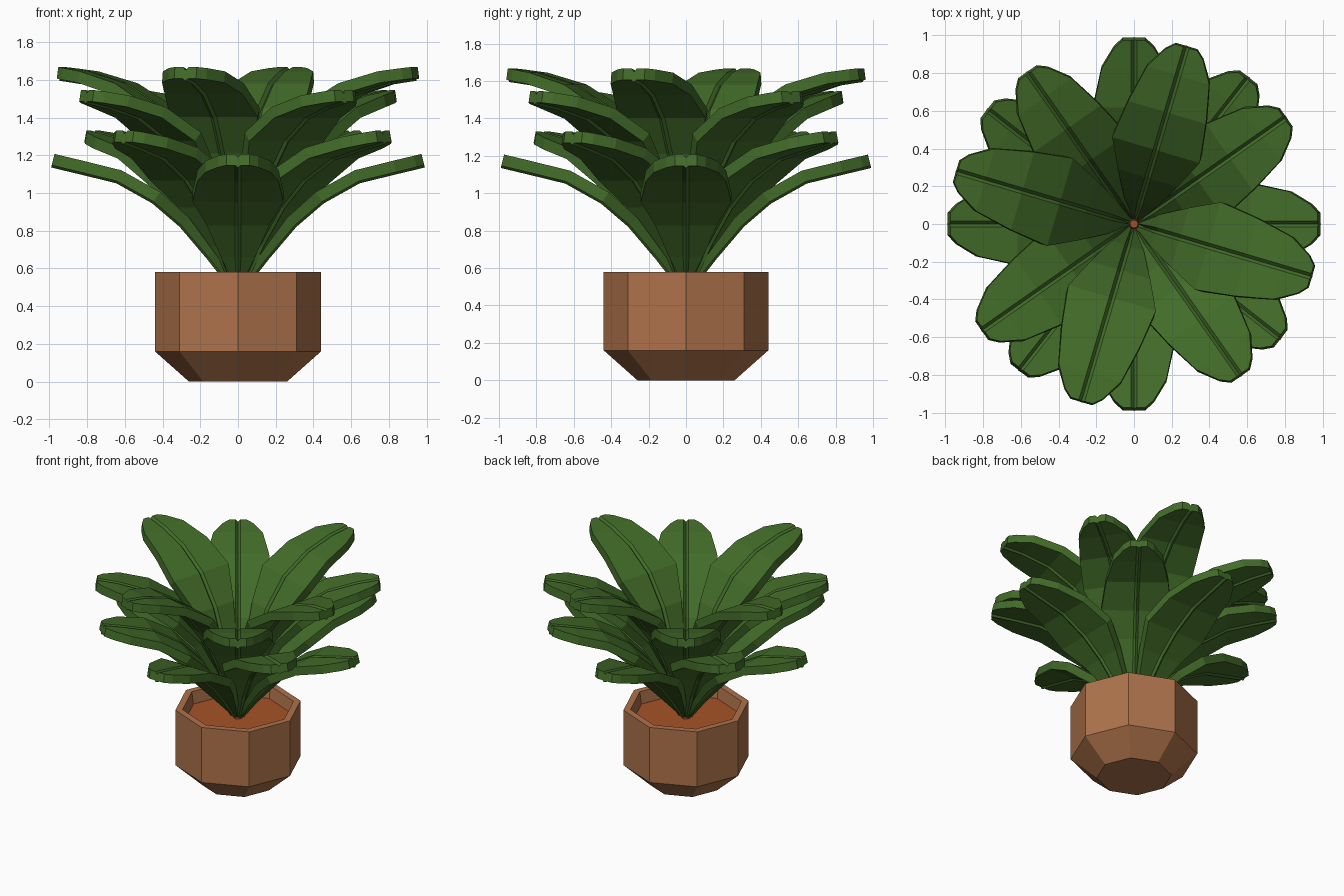
import bpy, bmesh
from math import radians, cos, sin, pi
from mathutils import Vector

if "Cube" in bpy.data.objects:
    bpy.data.objects.remove(bpy.data.objects["Cube"])


def material(name, color):
    m = bpy.data.materials.new(name)
    m.diffuse_color = (*color, 1)
    m.use_nodes = True
    m.node_tree.nodes["Principled BSDF"].inputs["Base Color"].default_value = m.diffuse_color
    return m


LEAF = material("leaf_green", (0.055, 0.15, 0.022))
CLAY = material("clay", (0.42, 0.17, 0.07))
SOIL = material("soil_orange", (0.38, 0.085, 0.02))


def finish(name, bm, mat):
    bmesh.ops.recalc_face_normals(bm, faces=bm.faces)
    me = bpy.data.meshes.new(name)
    bm.to_mesh(me)
    bm.free()
    me.materials.append(mat)
    ob = bpy.data.objects.new(name, me)
    bpy.context.collection.objects.link(ob)
    return ob


def loft(bm, rings):
    """Skin closed vertex rings and cap both ends."""
    rows = [[bm.verts.new(p) for p in ring] for ring in rings]
    n = len(rows[0])
    for a, b in zip(rows, rows[1:]):
        for i in range(n):
            j = (i + 1) % n
            bm.faces.new((a[i], a[j], b[j], b[i]))
    bm.faces.new(rows[0])
    bm.faces.new(rows[-1])


def lathe(name, profile, mat, sides=8):
    bm = bmesh.new()
    loft(bm, [[(r * cos(2 * pi * i / sides), r * sin(2 * pi * i / sides), z)
               for i in range(sides)] for r, z in profile])
    return finish(name, bm, mat)


# Octagonal pot with chamfered foot, flat rim and hollow inside
lathe("pot", [(0.26, 0), (0.44, 0.16), (0.44, 0.58), (0.39, 0.58),
              (0.37, 0.44)], CLAY)
# Soil and the short stem
lathe("soil", [(0.372, 0.45), (0.376, 0.49)], SOIL)
lathe("stem", [(0.035, 0.47), (0.022, 0.62)], SOIL)

# Leaf stations: distance out, half width, rise fraction steep / shallow
STATIONS = [
    (0.03, 0.018, 0.00, 0.00),
    (0.14, 0.090, 0.34, 0.23),
    (0.28, 0.165, 0.63, 0.50),
    (0.43, 0.242, 0.81, 0.70),
    (0.63, 0.215, 0.925, 0.87),
    (0.83, 0.172, 0.98, 0.945),
    (0.94, 0.105, 0.995, 0.985),
    (0.98, 0.060, 1.00, 1.00),
]
BASE = 0.52


def leaf(name, tip_z, steep, angle):
    mid = [Vector((u, 0, BASE + (tip_z - BASE) * (s * steep + f * (1 - steep))))
           for u, _, s, f in STATIONS]
    rings = []
    for k, p in enumerate(mid):
        t = mid[min(k + 1, len(mid) - 1)] - mid[max(k - 1, 0)]
        n = Vector((-t.z, 0, t.x)).normalized()
        w = STATIONS[k][1]
        h = min(0.031, 0.012 + 0.06 * STATIONS[k][0])
        g = min(0.016, w * 0.4)
        # slab section with a midrib groove on top and a rib below
        section = [(-w, h), (-g, h), (0, h - 0.018), (g, h), (w, h),
                   (w, -h), (g, -h), (0, -h - 0.012), (-g, -h), (-w, -h)]
        rings.append([p + n * b + Vector((0, a, 0)) for a, b in section])
    bm = bmesh.new()
    loft(bm, rings)
    ob = finish(name, bm, LEAF)
    ob.rotation_euler.z = radians(angle)


# Four tiers of four leaves: tip height, steepness, starting angle
TIERS = [("top", 1.637, 1.0, 73.5), ("upper", 1.515, 0.75, 35),
         ("lower", 1.30, 0.3, 52), ("bottom", 1.177, 0.0, 0)]
for tier, tip_z, steep, start in TIERS:
    for q in range(4):
        leaf(f"{tier}_leaf_{q + 1}", tip_z, steep, start + 90 * q)
